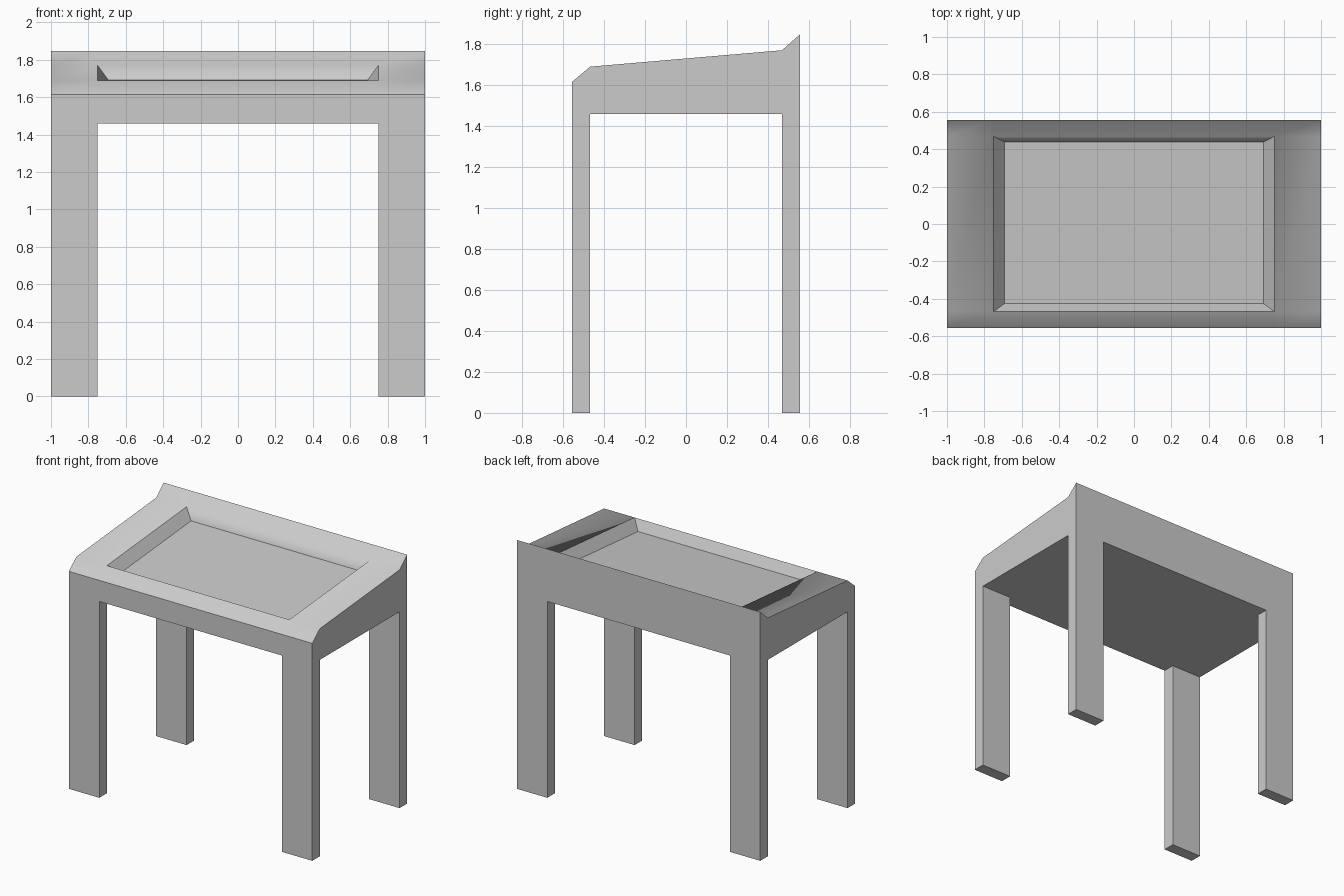
import bpy, bmesh
from math import radians
from mathutils import Vector

if "Cube" in bpy.data.objects:
    bpy.data.objects.remove(bpy.data.objects["Cube"])

XS = [-1.0, -0.75, 0.75, 1.0]
PROFILE = [(-0.557, 1.615), (-0.468, 1.69), (0.468, 1.77), (0.557, 1.848)]  # y, top z
UNDER = 1.458
DEPTH = 0.076

bm = bmesh.new()

# sloped top surface with raised back lip and dropped front lip
grid = [[bm.verts.new((x, y, z)) for x in XS] for y, z in PROFILE]
for j in range(3):
    for i in range(3):
        bm.faces.new((grid[j][i], grid[j][i + 1], grid[j + 1][i + 1], grid[j + 1][i]))
bm.normal_update()
top = list(bm.faces)
deck = top[4]

# solid body with a flat underside
res = bmesh.ops.extrude_face_region(bm, geom=top, use_keep_orig=True)
for v in res["geom"]:
    if isinstance(v, bmesh.types.BMVert):
        v.co.z = UNDER
bottom = [f for f in res["geom"] if isinstance(f, bmesh.types.BMFace)]

# four legs from the corner cells
corners = []
for f in bottom:
    c = f.calc_center_median()
    if abs(c.x) > 0.75 and abs(c.y) > 0.468:
        corners.append(f)
for f in bmesh.ops.extrude_discrete_faces(bm, faces=corners)["faces"]:
    for v in f.verts:
        v.co.z = 0.0

# tapered recess in the deck
center = deck.calc_center_median()
normal = Vector((0, -0.08, 0.936)).normalized()
floor = bmesh.ops.extrude_discrete_faces(bm, faces=[deck])["faces"][0]
for v in floor.verts:
    v.co = center + (v.co - center) * 0.924 - normal * DEPTH

bmesh.ops.recalc_face_normals(bm, faces=bm.faces)
mesh = bpy.data.meshes.new("table")
bm.to_mesh(mesh)
bm.free()
table = bpy.data.objects.new("table", mesh)
bpy.context.collection.objects.link(table)

# soft shading over the lips, sharp elsewhere
bpy.context.view_layer.objects.active = table
table.select_set(True)
bpy.ops.object.shade_smooth_by_angle(angle=radians(45))
